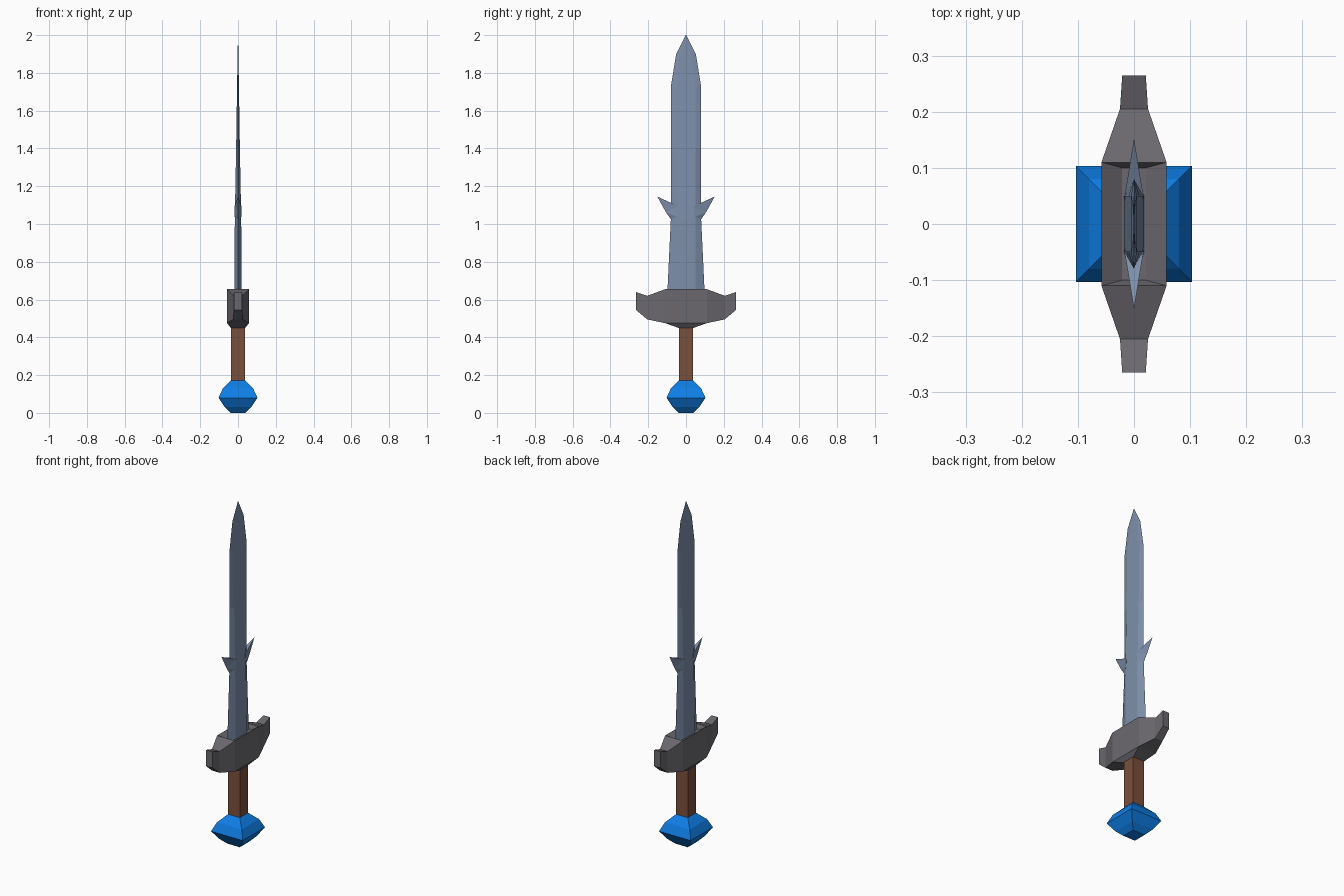
import bpy, bmesh

if "Cube" in bpy.data.objects:
    bpy.data.objects.remove(bpy.data.objects["Cube"])


def material(name, rgb):
    lin = [((c / 255 + 0.055) / 1.055) ** 2.4 for c in rgb]
    m = bpy.data.materials.new(name)
    m.diffuse_color = (*lin, 1)
    m.use_nodes = True
    m.node_tree.nodes["Principled BSDF"].inputs["Base Color"].default_value = m.diffuse_color
    return m


STEEL = material("blue_steel", (126, 144, 171))
IRON = material("grey_iron", (108, 105, 111))
LEATHER = material("brown_leather", (122, 80, 60))
GEM = material("bright_blue", (14, 126, 230))


def finish(bm, name, mat):
    bmesh.ops.recalc_face_normals(bm, faces=bm.faces)
    me = bpy.data.meshes.new(name)
    bm.to_mesh(me)
    bm.free()
    me.materials.append(mat)
    ob = bpy.data.objects.new(name, me)
    bpy.context.collection.objects.link(ob)
    return ob


def loft(rings):
    """Skin a list of equal-length point rings and cap both ends."""
    bm = bmesh.new()
    vs = [[bm.verts.new(p) for p in r] for r in rings]
    n = len(vs[0])
    for a, b in zip(vs, vs[1:]):
        for i in range(n):
            j = (i + 1) % n
            bm.faces.new((a[i], a[j], b[j], b[i]))
    bm.faces.new(vs[0])
    bm.faces.new(vs[-1])
    return bm


def square(h, z):
    return [(-h, -h, z), (h, -h, z), (h, h, z), (-h, h, z)]


# Pommel: faceted square gem
finish(loft([square(h, z) for h, z in
             [(.04, 0), (.07, .03), (.103, .08), (.08, .13), (.038, .172)]]),
       "pommel", GEM)

# Grip
finish(loft([square(.038, .165), square(.038, .46)]), "grip", LEATHER)

# Guard: sections along y, with upturned ends
half = [(.265, .545, .64, .021), (.205, .495, .62, .025), (.11, .475, .655, .058)]
sections = [(-y, a, b, h) for y, a, b, h in half] + half[::-1]
bm = loft([[(-h, y, a), (h, y, a), (h, y, b), (-h, y, b)] for y, a, b, h in sections])
# middle bottom face tapers to the grip, middle top face sinks round the blade
for old_z, hx, hy, z in [(.475, .038, .04, .45), (.655, .021, .10, .63)]:
    face = next(f for f in bm.faces if all(abs(v.co.z - old_z) < 1e-4 for v in f.verts))
    new = bmesh.ops.extrude_face_region(bm, geom=[face])["geom"]
    for v in (g for g in new if isinstance(g, bmesh.types.BMVert)):
        v.co = (hx if v.co.x > 0 else -hx, hy if v.co.y > 0 else -hy, z)
    if face.is_valid:
        bmesh.ops.delete(bm, geom=[face], context='FACES_ONLY')
finish(bm, "guard", IRON)


# Blade: flattened hexagon section tapering to the point
def section(z, w, flat, t):
    return [(0, -w, z), (t, -flat, z), (t, flat, z), (0, w, z), (-t, flat, z), (-t, -flat, z)]


finish(loft([section(*s) for s in
             [(.61, .10, .05, .019), (1.03, .08, .05, .017), (1.4, .08, .05, .010),
              (1.73, .08, .05, .005), (1.90, .052, .03, .002), (2.0, .001, .0005, .0005)]]),
       "blade", STEEL)

# Barbs: thick at the root, sharp along the outer edge
for side, label in [(1, "barb_right"), (-1, "barb_left")]:
    bm = bmesh.new()
    tip, mid, root = [bm.verts.new((0, side * y, z)) for y, z in
                      [(.152, 1.145), (.106, 1.062), (.08, 1.025)]]
    up = [bm.verts.new((x, side * .042, 1.095)) for x in (-.018, .018)]
    low = [bm.verts.new((x, side * .047, 1.038)) for x in (-.018, .018)]
    for u, l in zip(up, low):
        bm.faces.new((tip, mid, u))
        bm.faces.new((mid, l, u))
        bm.faces.new((mid, root, l))
    bm.faces.new((tip, up[0], up[1]))
    bm.faces.new((root, low[0], low[1]))
    bm.faces.new((up[0], up[1], low[1], low[0]))
    finish(bm, label, STEEL)
